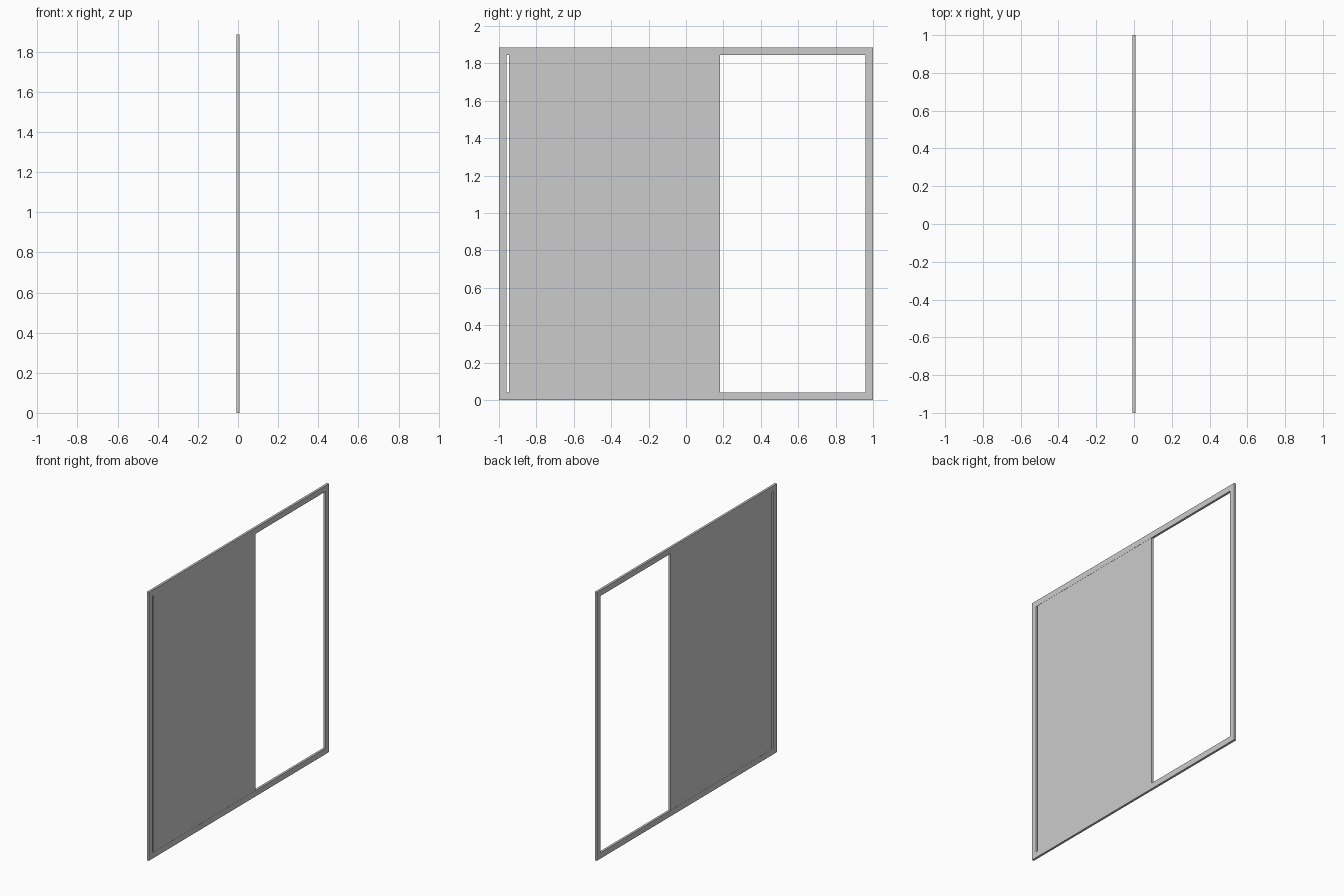
import bpy, bmesh

if "Cube" in bpy.data.objects:
    bpy.data.objects.remove(bpy.data.objects["Cube"])

W, H = 1.0, 1.885      # half width, full height
BAR = 0.041            # frame bar width
T = 0.008              # half thickness


def prism(name, loops, half):
    """Extrude a y/z outline (optionally with an inner loop) along x."""
    bm = bmesh.new()
    rings = [[[bm.verts.new((x, y, z)) for y, z in loop] for loop in loops]
             for x in (-half, half)]
    for k in range(len(loops)):
        a, b = rings[0][k], rings[1][k]
        for i in range(4):
            j = (i + 1) % 4
            bm.faces.new((a[i], a[j], b[j], b[i]))
    for side in rings:
        if len(loops) == 1:
            bm.faces.new(side[0])
        else:
            for i in range(4):
                j = (i + 1) % 4
                bm.faces.new((side[0][i], side[0][j], side[1][j], side[1][i]))
    bmesh.ops.recalc_face_normals(bm, faces=bm.faces)
    mesh = bpy.data.meshes.new(name)
    bm.to_mesh(mesh)
    bm.free()
    obj = bpy.data.objects.new(name, mesh)
    bpy.context.collection.objects.link(obj)
    return obj


def rect(y0, y1, z0, z1):
    return [(y0, z0), (y1, z0), (y1, z1), (y0, z1)]


# Outer frame with mitred corners
prism("frame", [rect(-W, W, 0, H),
                rect(-W + BAR, W - BAR, BAR, H - BAR)], T)

# Sliding panel, slightly thinner than the frame, with a small gap to the jamb
prism("sliding_panel", [rect(-0.946, 0.183, BAR, H - BAR)], 0.007)
